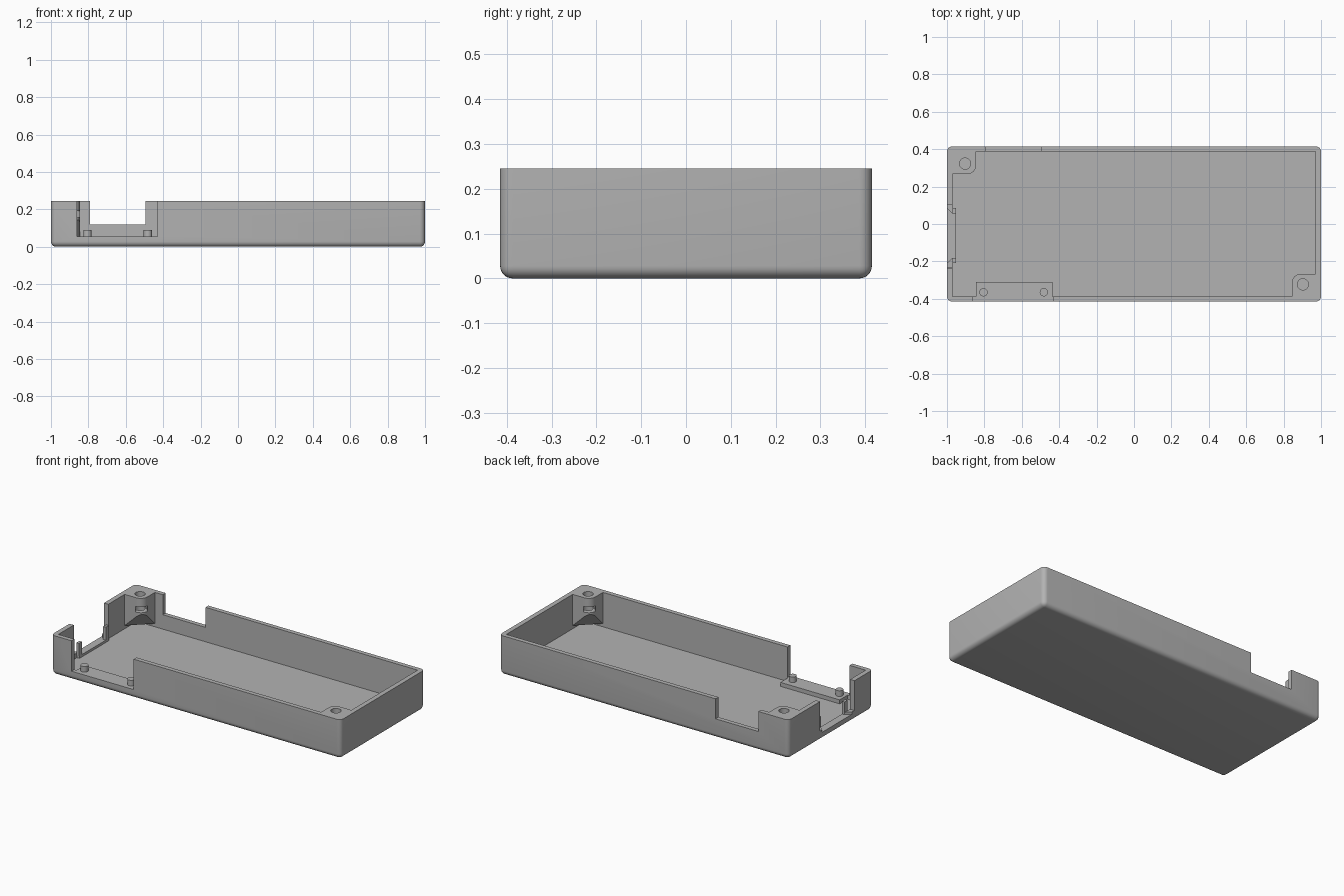
import bpy, bmesh, math
from mathutils import Matrix, Vector

cube = bpy.data.objects.get("Cube")
if cube:
    bpy.data.objects.remove(cube, do_unlink=True)

grey = bpy.data.materials.new("case grey")
grey.use_nodes = True
COLOUR = (0.45, 0.45, 0.45, 1)
grey.diffuse_color = COLOUR
grey.node_tree.nodes["Principled BSDF"].inputs["Base Color"].default_value = COLOUR

W, D, H = 1.0, 0.415, 0.245      # half width, half depth, height
IX, IY, FLOOR = 0.97, 0.387, 0.03  # inner half sizes, floor level


def finish(name, bm):
    bmesh.ops.recalc_face_normals(bm, faces=bm.faces)
    mesh = bpy.data.meshes.new(name)
    bm.to_mesh(mesh)
    bm.free()
    ob = bpy.data.objects.new(name, mesh)
    bpy.context.collection.objects.link(ob)
    mesh.materials.append(grey)
    return ob


def box(name, lo, hi, turn=0.0, round_edges=0.0):
    lo, hi = Vector(lo), Vector(hi)
    bm = bmesh.new()
    size = Matrix.Diagonal((*(hi - lo), 1))
    place = Matrix.Translation((lo + hi) / 2) @ Matrix.Rotation(turn, 4, "Z")
    bmesh.ops.create_cube(bm, size=1, matrix=place @ size)
    if round_edges:
        edges = [e for e in bm.edges if any(v.co.z < hi.z - 0.001 for v in e.verts)]
        bmesh.ops.bevel(bm, geom=edges, offset=round_edges, segments=6,
                        profile=0.5, affect="EDGES")
    return finish(name, bm)


def cylinder(name, x, y, z0, z1, radius):
    bm = bmesh.new()
    bmesh.ops.create_cone(bm, cap_ends=True, segments=32, radius1=radius, radius2=radius,
                          depth=z1 - z0, matrix=Matrix.Translation((x, y, (z0 + z1) / 2)))
    return finish(name, bm)


def prism(name, outline, z0, z1):
    bm = bmesh.new()
    face = bm.faces.new([bm.verts.new((x, y, z0)) for x, y in outline])
    top = bmesh.ops.extrude_face_region(bm, geom=[face])["geom"]
    bmesh.ops.translate(bm, vec=(0, 0, z1 - z0),
                        verts=[v for v in top if isinstance(v, bmesh.types.BMVert)])
    return finish(name, bm)


def cut(ob, cutters):
    for cutter in cutters:
        mod = ob.modifiers.new("cut", "BOOLEAN")
        mod.operation, mod.solver, mod.object = "DIFFERENCE", "EXACT", cutter
        bpy.context.view_layer.objects.active = ob
        bpy.ops.object.modifier_apply(modifier=mod.name)
        bpy.data.objects.remove(cutter, do_unlink=True)


def smooth(ob):
    bpy.ops.object.select_all(action="DESELECT")
    ob.select_set(True)
    bpy.context.view_layer.objects.active = ob
    bpy.ops.object.shade_smooth_by_angle(angle=math.radians(30))


# Open tray with rounded outside, hollowed and notched on three sides
tray = box("tray", (-W, -D, 0), (W, D, H), round_edges=0.028)
cut(tray, [
    box("hollow", (-IX, -IY, FLOOR), (IX, IY, 0.4)),
    box("front_notch", (-0.86, -0.6, 0.055), (-0.43, -0.35, 0.4)),
    box("back_notch", (-0.79, 0.35, 0.12), (-0.495, 0.6, 0.4)),
    box("side_notch", (-1.2, -0.235, 0.045), (-0.96, 0.105, 0.4)),
])
smooth(tray)

# Ledge and pegs behind the front notch
box("peg_ledge", (-0.845, -IY, FLOOR), (-0.435, -0.31, 0.055))
for side, x in (("right", -0.805), ("left", -0.482)):
    smooth(cylinder("locating_peg_" + side, x, -0.365, 0.05, 0.09, 0.022))

# Sill and retaining posts at the side opening
box("side_sill", (-IX, -0.205, FLOOR), (-0.952, 0.085, 0.045))
MID = -0.0625
for side, s in (("front", -1), ("back", 1)):
    y0, y1 = sorted((MID + s * 0.118, MID + s * 0.147))
    box("side_post_" + side, (-IX, y0, 0.045), (-0.952, y1, 0.125))
    # Tapered cheek on the lower sill
    prism("sill_cheek_" + side,
          [(-W, MID + s * 0.17), (-W, MID + s * 0.147),
           (-IX, MID + s * 0.118), (-IX, MID + s * 0.17)], 0.045, 0.06)


# Screw bosses in opposite corners, sloping back to the corner underneath
def screw_boss(name, s):
    bw, bd, r = 0.125, 0.12, 0.045
    outline = [(0, 0), (0, bd)]
    for i in range(9):
        a = math.pi / 2 * (1 - i / 8)
        outline.append((bw - r + r * math.cos(a), bd - r + r * math.sin(a)))
    outline.append((bw, 0))
    bm = bmesh.new()
    rings = []
    for top in (False, True):
        ring = []
        for u, v in outline:
            z = H if top else max(FLOOR, 0.05 + 0.12 * (u / bw + v / bd - 1))
            ring.append(bm.verts.new((s * (u - IX), s * (IY - v), z)))
        rings.append(ring)
        bm.faces.new(ring)
    low, high = rings
    for i in range(len(low)):
        j = (i + 1) % len(low)
        bm.faces.new((low[i], low[j], high[j], high[i]))
    boss = finish(name, bm)
    cx, cy = s * -0.903, s * 0.323
    nx, ny = cx + s * 0.03, cy - s * 0.03
    cut(boss, [
        cylinder("screw_hole", cx, cy, 0.1, 0.4, 0.03),
        box("nut_slot", (nx - 0.06, ny - 0.035, 0.155), (nx + 0.06, ny + 0.035, 0.19),
            turn=-math.pi / 4),
    ])
    smooth(boss)


screw_boss("screw_boss_back", 1)
screw_boss("screw_boss_front", -1)
